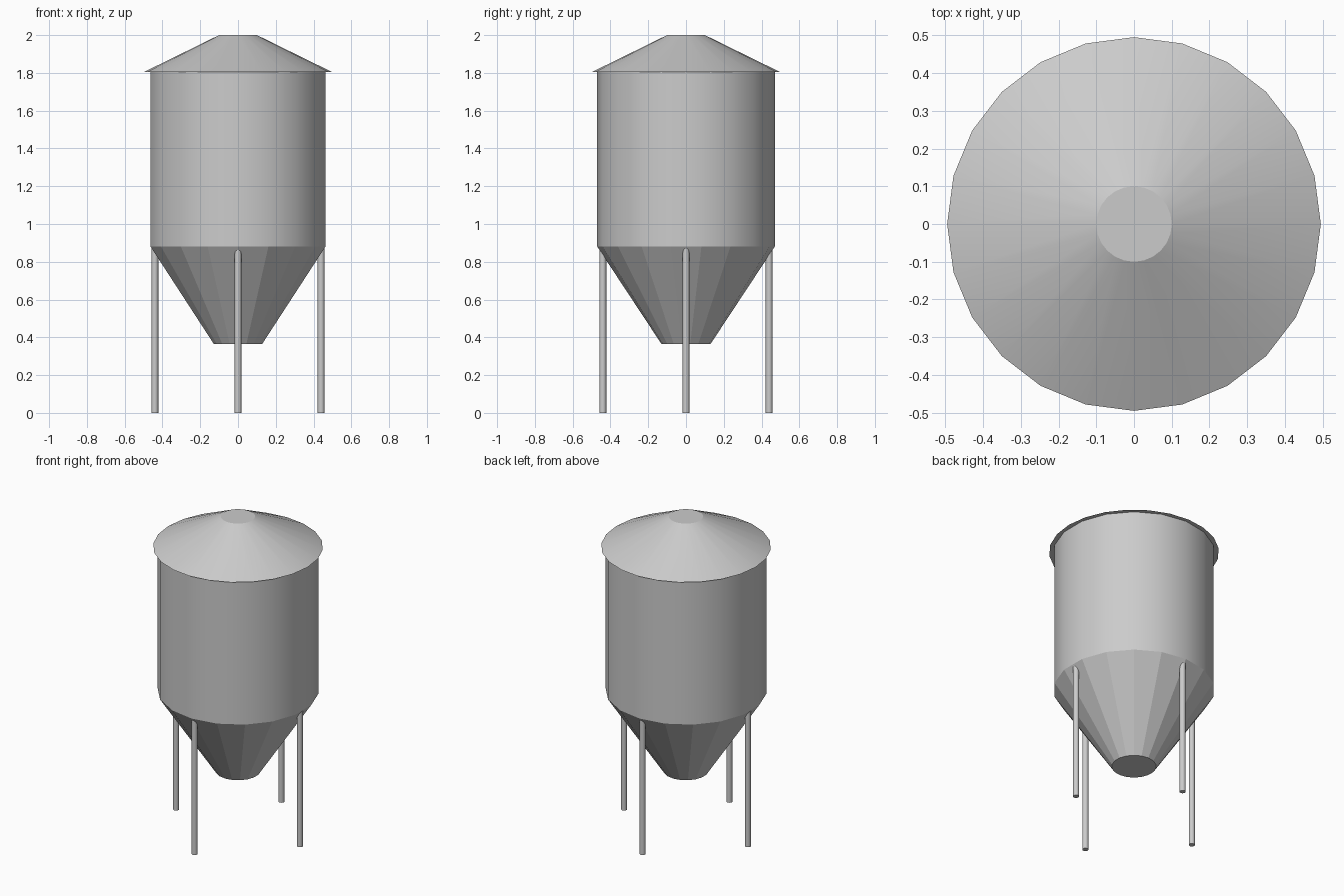
import bpy
import math

cube = bpy.data.objects.get("Cube")
if cube:
    bpy.data.objects.remove(cube, do_unlink=True)

grey = bpy.data.materials.new("galvanised_grey")
grey.use_nodes = True
colour = (0.6, 0.6, 0.6, 1)
grey.diffuse_color = colour
grey.node_tree.nodes["Principled BSDF"].inputs["Base Color"].default_value = colour


def frustum(name, sides, r_low, r_high, z_low, z_high, x=0, y=0, smooth=True):
    """Closed, upright round section between two heights."""
    bpy.ops.mesh.primitive_cone_add(
        vertices=sides, radius1=r_low, radius2=r_high, depth=z_high - z_low,
        location=(x, y, (z_low + z_high) / 2))
    part = bpy.context.object
    part.name = name
    part.data.materials.append(grey)
    if smooth:
        bpy.ops.object.shade_smooth_by_angle(angle=math.radians(31))
        # The shallow rims stay crisp: end caps are flat and their edges sharp
        for face in part.data.polygons:
            if len(face.vertices) > 4:
                face.use_smooth = False
    return part


# Tank: smooth cylinder over a faceted discharge hopper
frustum("tank_body", 18, 0.47, 0.47, 0.88, 1.81)
frustum("hopper", 18, 0.13, 0.47, 0.365, 0.88, smooth=False)

# Overhanging conical roof with a flat top
frustum("roof", 24, 0.495, 0.10, 1.806, 2.0)

# Four legs running up into the hopper
for name, x, y in (("front_leg", 0, -1), ("back_leg", 0, 1),
                   ("left_leg", 1, 0), ("right_leg", -1, 0)):
    frustum(name, 12, 0.018, 0.018, 0, 0.88, x * 0.44, y * 0.44)
